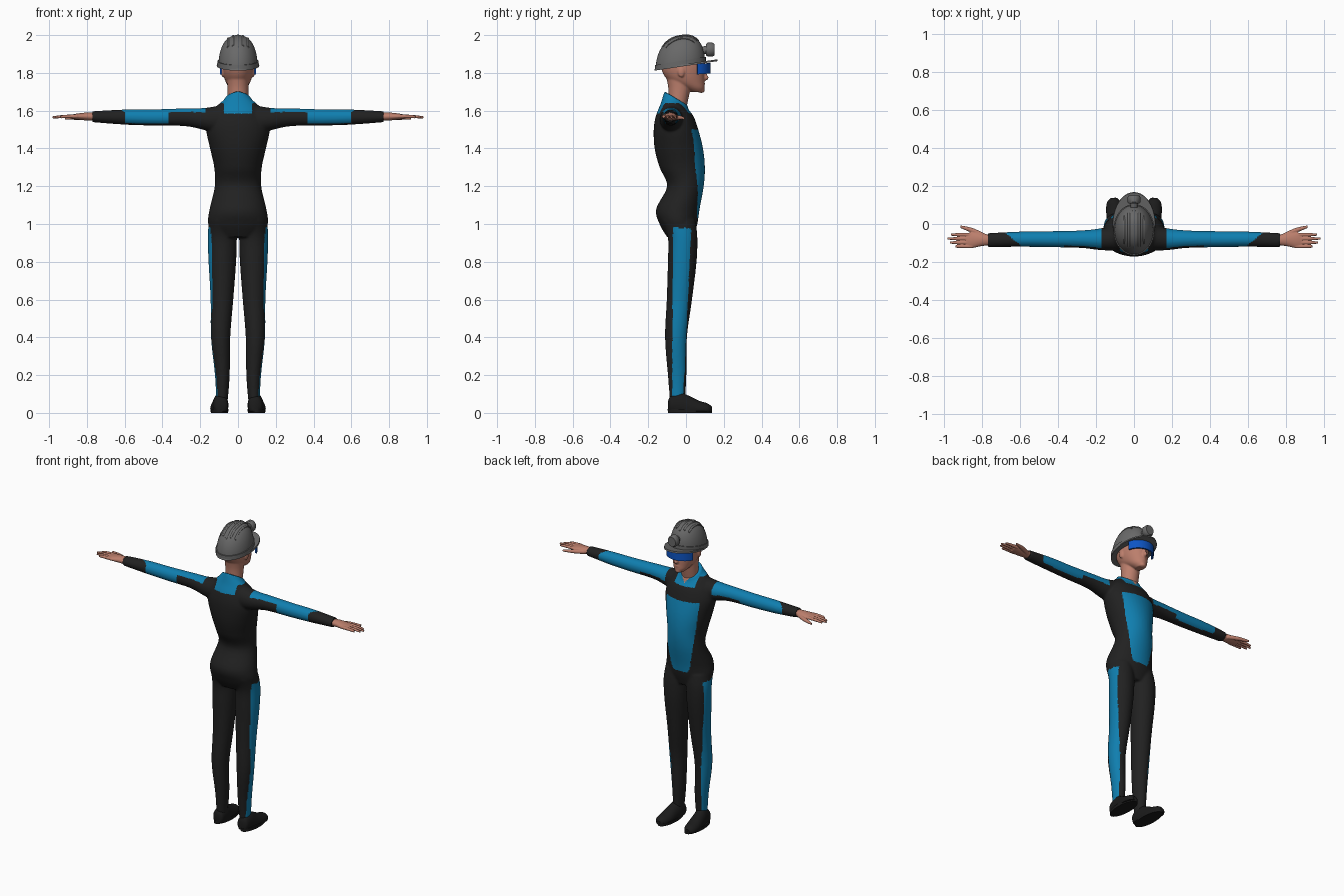
import bpy
import bmesh
import math
from mathutils import Vector

cube = bpy.data.objects.get("Cube")
if cube:
    bpy.data.objects.remove(cube)


def material(name, r, g, b):
    m = bpy.data.materials.new(name)
    m.use_nodes = True
    m.diffuse_color = (r, g, b, 1)
    bsdf = next(n for n in m.node_tree.nodes if n.type == "BSDF_PRINCIPLED")
    bsdf.inputs["Base Color"].default_value = (r, g, b, 1)
    bsdf.inputs["Roughness"].default_value = 0.7
    return m


BLACK = material("suit black", 0.015, 0.015, 0.015)
BLUE = material("suit blue", 0.005, 0.21, 0.43)
SKIN = material("skin", 0.5, 0.21, 0.15)
GREY = material("helmet grey", 0.14, 0.14, 0.14)
VISOR = material("goggle blue", 0.004, 0.09, 0.55)
SHOE = material("shoe black", 0.011, 0.011, 0.011)

PLACE = {"x": lambda t, a, b: Vector((t, a, b)),
         "y": lambda t, a, b: Vector((a, t, b)),
         "z": lambda t, a, b: Vector((a, b, t))}


def spline(rows, steps):
    """Catmull-Rom interpolation between section rows."""
    out = []
    for i in range(len(rows) - 1):
        p, q, r, s = (rows[max(0, min(len(rows) - 1, i + k))] for k in (-1, 0, 1, 2))
        for k in range(steps):
            t = k / steps
            out.append([b + t * (c - a + t * (2 * a - 5 * b + 4 * c - d + t * (3 * (b - c) + d - a))) / 2
                        for a, b, c, d in zip(p, q, r, s)])
    return out + [list(rows[-1])]


def loft(bm, axis, rows, side=1, steps=5, n=40):
    """Elliptical tube; a row is position, centre a, centre b, radius a, radius b, tilt."""
    rings = []
    for t, a, b, ra, rb, tilt in spline([(*r, 0)[:6] for r in rows], steps):
        ring = []
        for k in range(n):
            w = math.tau * k / n
            da, db = ra * math.cos(w), rb * math.sin(w)
            p = PLACE[axis](t + tilt * db, a + da, b + db)
            p.x *= side
            ring.append(bm.verts.new(p))
        rings.append(ring)
    for low, high in zip(rings, rings[1:]):
        for k in range(n):
            j = (k + 1) % n
            bm.faces.new((low[k], low[j], high[j], high[k]))
    bm.faces.new(rings[0])
    bm.faces.new(rings[-1])


def ball(bm, centre, size):
    made = bmesh.ops.create_uvsphere(bm, u_segments=20, v_segments=12, radius=1)["verts"]
    bmesh.ops.scale(bm, vec=size, verts=made)
    bmesh.ops.translate(bm, vec=centre, verts=made)


def finish(name, bm, mats, voxel=0, smooth=4):
    """Make an object, optionally fusing its pieces into one skin."""
    bmesh.ops.recalc_face_normals(bm, faces=bm.faces)
    mesh = bpy.data.meshes.new(name)
    bm.to_mesh(mesh)
    bm.free()
    obj = bpy.data.objects.new(name, mesh)
    bpy.context.collection.objects.link(obj)
    if voxel:
        remesh = obj.modifiers.new("fuse", "REMESH")
        remesh.mode = "VOXEL"
        remesh.voxel_size = voxel
        relax = obj.modifiers.new("relax", "SMOOTH")
        relax.iterations = smooth
        graph = bpy.context.evaluated_depsgraph_get()
        obj.data = bpy.data.meshes.new_from_object(obj.evaluated_get(graph))
        obj.modifiers.clear()
        obj.data.name = name
    obj.data.materials.clear()
    for m in mats:
        obj.data.materials.append(m)
    bpy.ops.object.select_all(action="DESELECT")
    obj.select_set(True)
    bpy.context.view_layer.objects.active = obj
    bpy.ops.object.shade_smooth_by_angle(angle=math.radians(40))
    return obj


# Wetsuit: torso, arms and legs fused together
bm = bmesh.new()
loft(bm, "z", [(0.93, 0, -0.03, 0.12, 0.07), (1.0, 0, -0.04, 0.158, 0.1),
               (1.08, 0, -0.043, 0.15, 0.115), (1.2, 0, -0.003, 0.123, 0.097),
               (1.3, 0, -0.02, 0.126, 0.12), (1.4, 0, -0.038, 0.148, 0.128),
               (1.5, 0, -0.053, 0.168, 0.118), (1.57, 0, -0.06, 0.15, 0.1),
               (1.62, 0, -0.06, 0.115, 0.075, -0.2), (1.65, 0, -0.055, 0.077, 0.065, -0.5),
               (1.665, 0, -0.052, 0.068, 0.062, -0.6)])
for s in (1, -1):
    loft(bm, "x", [(0.06, -0.07, 1.55, 0.07, 0.085), (0.17, -0.08, 1.555, 0.058, 0.06),
                   (0.28, -0.08, 1.565, 0.046, 0.047), (0.45, -0.08, 1.564, 0.042, 0.043),
                   (0.6, -0.08, 1.566, 0.04, 0.04), (0.77, -0.085, 1.568, 0.037, 0.029)], s)
    loft(bm, "z", [(0.06, 0.085, -0.045, 0.03, 0.04), (0.2, 0.083, -0.047, 0.039, 0.049),
                   (0.4, 0.092, -0.053, 0.051, 0.058), (0.6, 0.085, -0.035, 0.06, 0.067),
                   (0.8, 0.083, -0.02, 0.073, 0.076), (0.93, 0.083, -0.018, 0.077, 0.078),
                   (1.02, 0.078, -0.04, 0.076, 0.09)], s)
suit = finish("wetsuit", bm, (BLACK, BLUE, SKIN), 0.007)


def suit_colour(c, n):
    x, y, z = abs(c.x), c.y, c.z
    if z < 0.98:                                     # stripe down the outer leg
        middle, half = -0.045 + 0.025 * z, 0.027 + 0.022 * z
        return int(z > 0.09 and n.x * c.x > 0 and x > 0.08 and abs(y - middle) < half)
    if x > 0.17 and z > 1.45:                        # sleeve
        if x > 0.6 + 1.2 * max(0, y + 0.11):
            return 0
        if x > 0.37:
            return int(n.z > -0.75)
        return int(n.z > 0.6 or (n.y > 0.2 and n.z > -0.1))
    if z > 1.59 and y > -0.02 and z > 1.6 + 1.3 * x:  # open neckline
        return 2
    if z > 1.64 or (z > 1.585 and x < 0.075):        # collar
        return 1
    width = 0.045 + 0.075 * math.sqrt(max(0, z - 1.03) / 0.45)
    return int(1.03 < z < 1.5 and n.y > 0.15 and x < width)   # chest panel


for f in suit.data.polygons:
    f.material_index = suit_colour(f.center, f.normal)

# Hands: palm, four fingers and a thumb
for s, label in ((1, "left"), (-1, "right")):
    bm = bmesh.new()
    loft(bm, "x", [(0.75, -0.085, 1.568, 0.026, 0.02), (0.8, -0.083, 1.569, 0.033, 0.021),
                   (0.85, -0.085, 1.569, 0.041, 0.016), (0.885, -0.087, 1.568, 0.036, 0.01)], s)
    for y, tip in ((-0.056, 0.965), (-0.077, 0.982), (-0.098, 0.97), (-0.118, 0.94)):
        loft(bm, "x", [(0.85, y, 1.57, 0.01, 0.01), (0.92, y, 1.569, 0.009, 0.009),
                       (tip, y, 1.565, 0.006, 0.006)], s, n=12)
    loft(bm, "x", [(0.785, -0.065, 1.565, 0.015, 0.014), (0.85, -0.035, 1.563, 0.014, 0.012),
                   (0.915, -0.014, 1.56, 0.007, 0.007)], s, n=12)
    finish(label + "_hand", bm, [SKIN], 0.003, 3)

    # Shoes: rounded upper on a flat sole
    bm = bmesh.new()
    loft(bm, "y", [(-0.094, 0.088, 0.035, 0.018, 0.03), (-0.08, 0.09, 0.04, 0.036, 0.05),
                   (-0.03, 0.092, 0.04, 0.041, 0.068), (0.01, 0.096, 0.03, 0.043, 0.063),
                   (0.07, 0.102, 0.022, 0.045, 0.042), (0.115, 0.105, 0.02, 0.036, 0.03),
                   (0.137, 0.106, 0.018, 0.015, 0.014)], s)
    for v in bm.verts:
        v.co.z = max(v.co.z, 0.008)
    finish(label + "_shoe", bm, [SHOE])
    bm = bmesh.new()
    loft(bm, "z", [(0, 0.098, 0.021, 0.046, 0.117), (0.02, 0.098, 0.021, 0.047, 0.118)], s, 1)
    finish(label + "_sole", bm, [SHOE])

# Head with neck, jaw, nose, lips and brow
bm = bmesh.new()
loft(bm, "z", [(1.58, 0, -0.05, 0.05, 0.045), (1.66, 0, -0.04, 0.054, 0.052),
               (1.73, 0, -0.035, 0.056, 0.06), (1.8, 0, -0.04, 0.06, 0.07)])
loft(bm, "z", [(1.698, 0, 0.06, 0.024, 0.03), (1.72, 0, 0.04, 0.046, 0.058),
               (1.75, 0, 0.008, 0.064, 0.09), (1.79, 0, -0.01, 0.077, 0.108),
               (1.84, 0, -0.018, 0.083, 0.116), (1.9, 0, -0.025, 0.078, 0.105),
               (1.95, 0, -0.025, 0.04, 0.05)])
ball(bm, (0, 0.1, 1.775), (0.014, 0.02, 0.016))
ball(bm, (0, 0.095, 1.795), (0.01, 0.015, 0.03))
ball(bm, (0, 0.085, 1.743), (0.024, 0.016, 0.009))
ball(bm, (0, 0.08, 1.708), (0.022, 0.02, 0.014))
ball(bm, (0, 0.07, 1.85), (0.055, 0.032, 0.014))
for s in (1, -1):
    ball(bm, (0.08 * s, -0.025, 1.805), (0.009, 0.018, 0.028))
finish("head", bm, [SKIN], 0.005, 3)

# Wraparound goggles
bm = bmesh.new()
strip = []
for k in range(25):
    w = math.radians(-72 + 6 * k)
    x, y = math.sin(w), math.cos(w)
    strip.append([bm.verts.new((r * x, 0.03 + r * y, z + 0.07 * y * 0.1))
                  for r, z in ((0.1, 1.79), (0.1, 1.845), (0.09, 1.845), (0.09, 1.79))])
for a, b in zip(strip, strip[1:]):
    for k in range(4):
        j = (k + 1) % 4
        bm.faces.new((a[k], a[j], b[j], b[k]))
bm.faces.new(strip[0])
bm.faces.new(strip[-1])
finish("goggles", bm, [VISOR])

# Helmet: dome, lower band, brim and raised ribs, all tipped back
BASE, TIP, CY, RX, RY, RISE = 1.85, 0.165, -0.03, 0.103, 0.13, 0.152


def dome_row(w):
    r = max(math.cos(w), 0.001) ** 0.8
    return (BASE + RISE * math.sin(w) + TIP * CY, 0, CY, RX * r, RY * r, TIP)


bm = bmesh.new()
loft(bm, "z", [dome_row(math.pi * k / 32) for k in range(17)], steps=1, n=48)
finish("helmet_dome", bm, [GREY])
bm = bmesh.new()
loft(bm, "z", [(BASE + h + TIP * CY, 0, CY, RX + 0.005, RY + 0.005, TIP) for h in (-0.01, 0.018)], steps=1)
finish("helmet_band", bm, [GREY])
bm = bmesh.new()
loft(bm, "z", [(BASE - 0.013, 0, 0, 0.113, 0.168, 0.15), (BASE - 0.003, 0, 0, 0.111, 0.165, 0.15)], steps=1)
finish("helmet_brim", bm, [GREY])
for i in range(-2, 3):
    x = 0.026 * i
    reach = 0.1 - 0.012 * abs(i)
    rows = []
    for k in range(13):
        y = reach * (k / 6 - 1)
        c = ((x / RX) ** 2 + (y / RY) ** 2) ** 0.625
        z = BASE + RISE * math.sqrt(max(0, 1 - c * c)) + TIP * (CY + y)
        rows.append((CY + y, x, z - 0.002, 0.007, 0.006))
    bm = bmesh.new()
    loft(bm, "y", rows, steps=1, n=10)
    finish("helmet_rib", bm, [GREY])

# Headlamp on the front of the helmet
bm = bmesh.new()
loft(bm, "y", [(0.06, 0, 1.915, 0.018, 0.018), (0.11, 0, 1.922, 0.02, 0.022)], steps=1)
loft(bm, "y", [(0.107, 0, 1.923, 0.028, 0.03), (0.115, 0, 1.923, 0.034, 0.037),
               (0.14, 0, 1.923, 0.034, 0.037), (0.15, 0, 1.923, 0.028, 0.031)], steps=1)
finish("headlamp", bm, [GREY])
